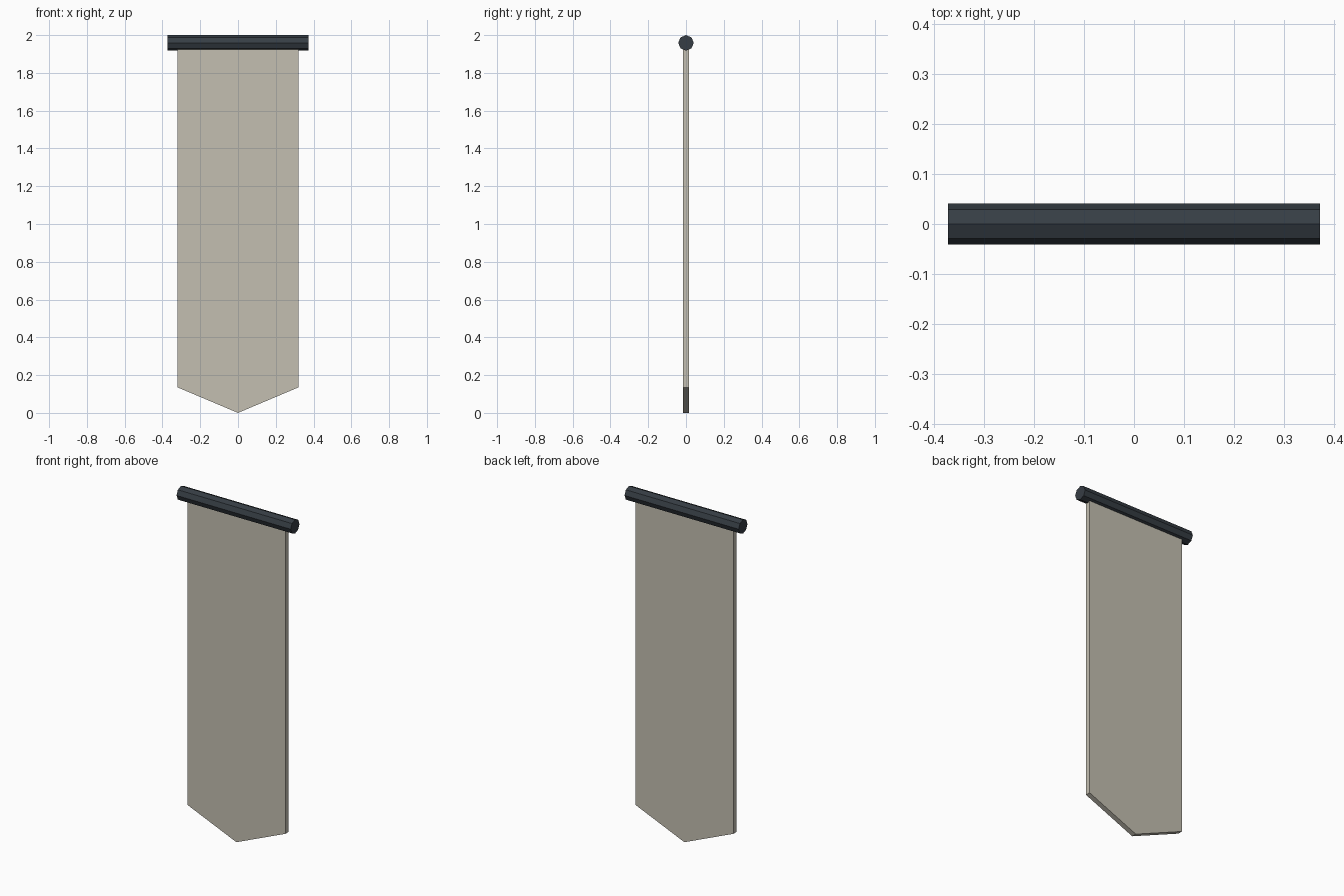
import bpy, bmesh, math

if "Cube" in bpy.data.objects:
    bpy.data.objects.remove(bpy.data.objects["Cube"])


def material(name, rgb):
    m = bpy.data.materials.new(name)
    m.diffuse_color = (*rgb, 1)
    m.use_nodes = True
    m.node_tree.nodes["Principled BSDF"].inputs["Base Color"].default_value = m.diffuse_color
    return m


def prism(name, profile, depth, axis, mat):
    """Extrude a closed profile symmetrically along x or y."""
    bm = bmesh.new()

    def place(a, z, d):
        return (d, a, z) if axis == "x" else (a, d, z)

    near = [bm.verts.new(place(a, z, -depth)) for a, z in profile]
    far = [bm.verts.new(place(a, z, depth)) for a, z in profile]
    bm.faces.new(near)
    bm.faces.new(far[::-1])
    n = len(profile)
    for i in range(n):
        j = (i + 1) % n
        bm.faces.new((near[i], far[i], far[j], near[j]))
    bmesh.ops.recalc_face_normals(bm, faces=bm.faces[:])
    mesh = bpy.data.meshes.new(name)
    bm.to_mesh(mesh)
    bm.free()
    mesh.materials.append(mat)
    obj = bpy.data.objects.new(name, mesh)
    bpy.context.collection.objects.link(obj)
    return obj


cloth = material("beige cloth", (0.55, 0.52, 0.44))
metal = material("dark slate", (0.037, 0.047, 0.058))

# Hanging cloth with a pointed lower end, its top tucked inside the rod
prism("banner_cloth",
      [(-0.32, 0.135), (0, 0), (0.32, 0.135), (0.32, 1.95), (-0.32, 1.95)],
      0.015, "y", cloth)

# Eight-sided rod across the top
R = 0.041
ring = [(R * math.cos(i * math.pi / 4), 2 - R + R * math.sin(i * math.pi / 4))
        for i in range(8)]
prism("banner_rod", ring, 0.373, "x", metal)
